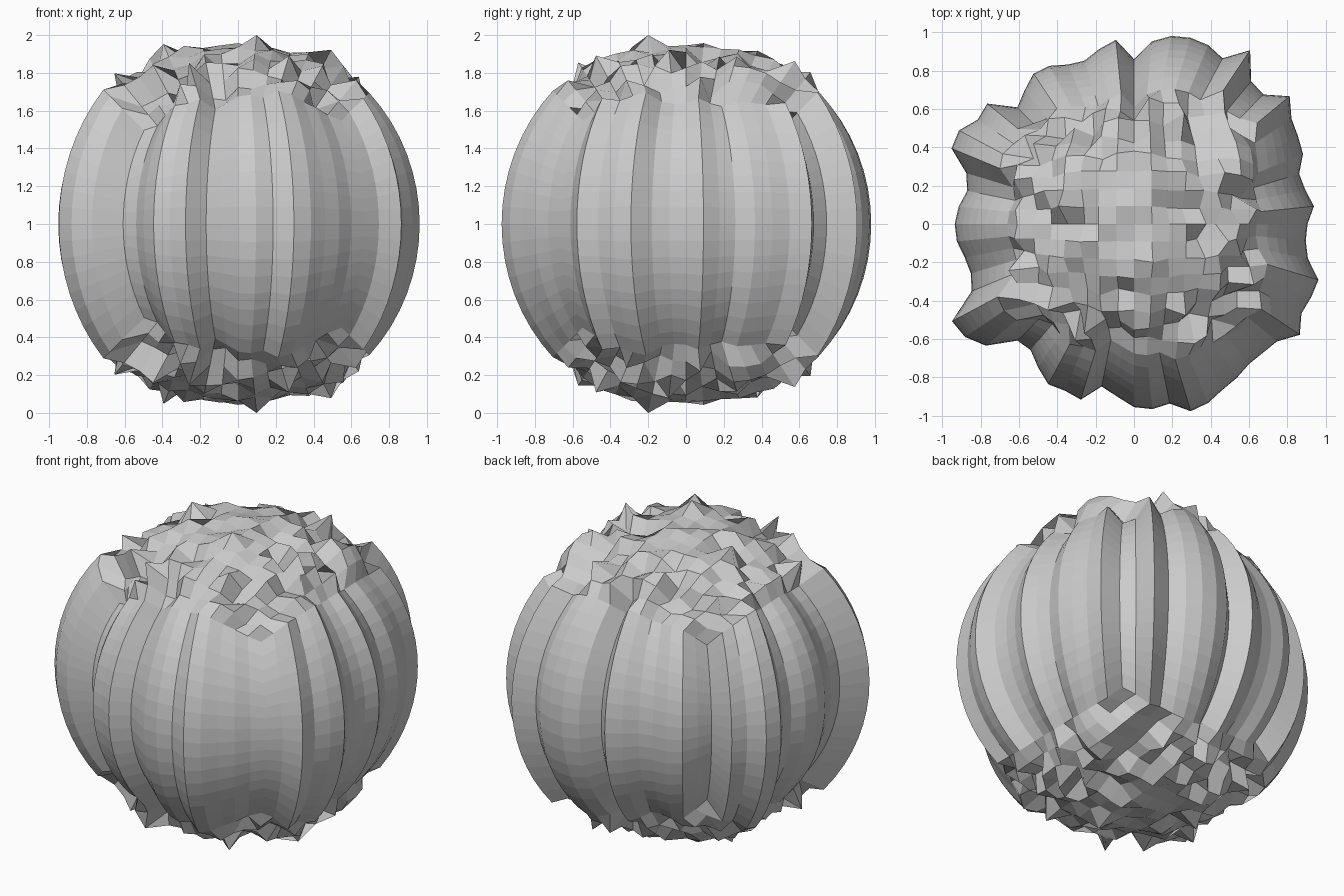
import bpy, bmesh, math, random
from mathutils import Vector

if "Cube" in bpy.data.objects:
    bpy.data.objects.remove(bpy.data.objects["Cube"], do_unlink=True)
random.seed(7)
N = 8  # cells from the middle of a cube face to its edge

# Radius of each vertical rib, counter-clockwise from the front
RIBS = [.955, .97, .955, 1.02, 1.01, .98, .965, .945,
        .95, .965, 1.04, .99, 1.0, 1.005, .925, .9,
        .905, .943, .911, .9, .954, .97, .988, 1.05,
        .955, .963, 1.09, .98, 1.01, 1.015, 1.0, .957,
        .86, .965, .93, .89, .9, .935, .943, .9,
        .86, .99, .98, 1.035, 1.03, .914, .887, .919,
        .935, .928, .9, .889, .917, 1.076, 1.06, 1.0,
        .86, .85, .9, .948, .941, .957, .864, .904]


def rib_radius(i, j):
    angle = math.degrees(math.atan2(math.tan(i / N * math.pi / 4),
                                    -math.tan(j / N * math.pi / 4)))
    return RIBS[round(angle / 5.625) % 64]


# Radius over the cap: the rim blends into a bumpy middle
cap = {}
for i in range(-N, N + 1):
    for j in range(-N, N + 1):
        ring = max(abs(i), abs(j))
        if ring == N:
            cap[i, j] = rib_radius(i, j)
            continue
        t = ring / N
        rim = rib_radius(i, j) if ring else .95
        blend = t ** 4
        bump = random.gauss(0, .022 + .025 * t)
        cap[i, j] = blend * rim + (1 - blend) * .95 + bump
        limit = 1.93 - 1 if ring < 3 else 1.07
        cap[i, j] = max(.85, min(cap[i, j], limit + .02))


# Ridges, valleys and peaks on the cap
def raise_cap(columns, rows, radius):
    for i in columns:
        for j in rows:
            cap[i, j] = radius + random.uniform(-.015, .015)


raise_cap(range(-7, -4), [-5], 1.04)
raise_cap(range(-7, -4), [-6], .9)
raise_cap([6], range(3, 8), 1.04)
raise_cap([4], range(3, 8), .92)
raise_cap([1], range(4, 7), .98)
raise_cap([2], range(4, 7), .92)
for (i, j), radius in {(1, -2): 1.03, (-4, 1): 1.035, (5, 3): 1.04, (3, 6): 1.07,
                       (-7, -3): 1.06, (-3, -6): 1.06, (0, 1): .962}.items():
    cap[i, j] = radius

# Subdivided cube pushed out to a rugged ball, the same above and below
bm = bmesh.new()
bmesh.ops.create_cube(bm, size=2)
bmesh.ops.subdivide_edges(bm, edges=bm.edges[:], cuts=2 * N - 1, use_grid_fill=True)
for v in bm.verts:
    i, j = round(v.co.x * N), round(v.co.y * N)
    direction = Vector([math.tan(c * math.pi / 4) for c in v.co]).normalized()
    v.co = direction * cap[i, j]
    v.co.z = max(-1, min(1, v.co.z)) + 1
bmesh.ops.recalc_face_normals(bm, faces=bm.faces[:])

mesh = bpy.data.meshes.new("rock_ball")
bm.to_mesh(mesh)
bm.free()
rock = bpy.data.objects.new("rock_ball", mesh)
bpy.context.collection.objects.link(rock)

# Plain grey stone
stone = bpy.data.materials.new("grey_stone")
stone.use_nodes = True
colour = (.6, .6, .6, 1)
stone.diffuse_color = colour
stone.node_tree.nodes["Principled BSDF"].inputs["Base Color"].default_value = colour
mesh.materials.append(stone)
